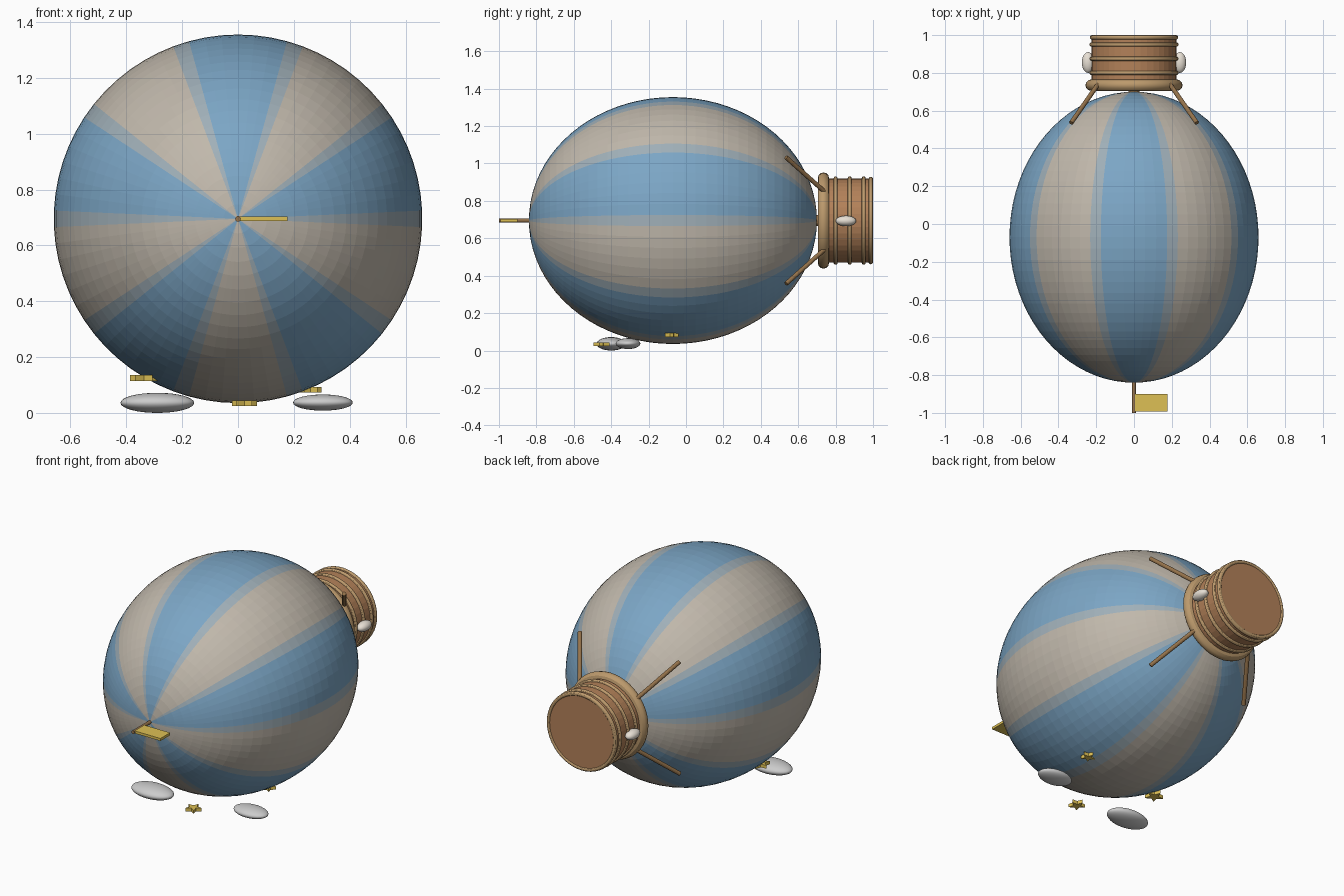
import bpy, bmesh, math
from mathutils import Vector, Matrix

if "Cube" in bpy.data.objects:
    bpy.data.objects.remove(bpy.data.objects["Cube"])

AXIS_Z = 0.695  # height of the balloon axis, which runs along y


def material(name, rgb):
    m = bpy.data.materials.new(name)
    m.diffuse_color = (*rgb, 1)
    m.use_nodes = True
    m.node_tree.nodes["Principled BSDF"].inputs["Base Color"].default_value = m.diffuse_color
    return m


BLUE = material("blue", (0.20, 0.38, 0.56))
CREAM = material("cream", (0.53, 0.48, 0.41))
BLEND = material("blue_cream", (0.35, 0.43, 0.48))
WICKER = material("wicker", (0.45, 0.22, 0.10))
TRIM = material("trim", (0.50, 0.32, 0.15))
ROPE = material("rope", (0.30, 0.17, 0.07))
YELLOW = material("yellow", (0.73, 0.53, 0.09))
WHITE = material("white", (0.80, 0.74, 0.66))


def finish(name, mat=None, smooth=False):
    o = bpy.context.object
    o.name = name
    if mat:
        o.data.materials.append(mat)
    if smooth:
        bpy.ops.object.shade_smooth_by_angle()
    return o


def rod(name, a, b, r, mat, sides=12):
    a, b = Vector(a), Vector(b)
    d = b - a
    bpy.ops.mesh.primitive_cylinder_add(
        vertices=sides, radius=r, depth=d.length, location=(a + b) / 2,
        rotation=d.to_track_quat('Z', 'Y').to_euler())
    return finish(name, mat)


def ring(name, y, major, minor):
    bpy.ops.mesh.primitive_torus_add(
        major_radius=major, minor_radius=minor, major_segments=48, minor_segments=12,
        location=(0, y, AXIS_Z), rotation=(math.pi / 2, 0, 0))
    return finish(name, TRIM, True)


def ellipsoid(name, loc, size, mat=None):
    bpy.ops.mesh.primitive_uv_sphere_add(segments=32, ring_count=16, location=loc)
    bpy.context.object.scale = size
    return finish(name, mat, True)


def star(name, loc, r):
    bm = bmesh.new()
    pts = []
    for i in range(10):
        a = math.pi / 2 + i * math.pi / 5
        k = r if i % 2 == 0 else r * 0.45
        pts.append(bm.verts.new((k * math.cos(a), k * math.sin(a), -0.01)))
    f = bm.faces.new(pts)
    ext = bmesh.ops.extrude_face_region(bm, geom=[f])
    top = [v for v in ext["geom"] if isinstance(v, bmesh.types.BMVert)]
    bmesh.ops.translate(bm, verts=top, vec=(0, 0, 0.02))
    bmesh.ops.recalc_face_normals(bm, faces=bm.faces)
    me = bpy.data.meshes.new(name)
    bm.to_mesh(me)
    bm.free()
    o = bpy.data.objects.new(name, me)
    o.location = loc
    me.materials.append(YELLOW)
    bpy.context.collection.objects.link(o)


# striped envelope: ten gores around the y axis with a blended seam strip
bm = bmesh.new()
bmesh.ops.create_uvsphere(bm, u_segments=70, v_segments=40, radius=1)
bm.transform(Matrix.Diagonal((0.66, 0.77, 0.66, 1)) @ Matrix.Rotation(math.pi / 2, 4, 'X'))
for f in bm.faces:
    c = f.calc_center_median()
    off = abs((math.degrees(math.atan2(c.x, c.z)) + 36) % 72 - 36)
    f.material_index = 2 if abs(off - 18) < 1.5 else (0 if off < 18 else 1)
mesh = bpy.data.meshes.new("envelope")
bm.to_mesh(mesh)
bm.free()
for m in (BLUE, CREAM, BLEND):
    mesh.materials.append(m)
envelope = bpy.data.objects.new("envelope", mesh)
envelope.location = (0, -0.07, AXIS_Z)
bpy.context.collection.objects.link(envelope)

# basket with woven bands and thick rim
rod("basket", (0, 0.735, AXIS_Z), (0, 0.995, AXIS_Z), 0.225, WICKER, 40)
ring("basket_rim", 0.735, 0.227, 0.03)
for i, y in enumerate((0.80, 0.875, 0.95)):
    ring(f"basket_band_{i + 1}", y, 0.225, 0.011)
ring("basket_base_ring", 0.988, 0.222, 0.012)
rod("burner", (0, 0.66, AXIS_Z), (0, 0.74, AXIS_Z), 0.03, ROPE)

# ropes and sandbags
for sx in (-1, 1):
    for sz in (-1, 1):
        rod("rope", (sx * 0.19, 0.74, AXIS_Z + sz * 0.155),
            (sx * 0.333, 0.535, AXIS_Z + sz * 0.338), 0.012, ROPE)
    ellipsoid("sandbag", (sx * 0.243, 0.855, AXIS_Z - 0.002), (0.033, 0.055, 0.028), WHITE)

# flag and pole
rod("flag_pole", (0, -1.0, AXIS_Z), (0, -0.82, AXIS_Z), 0.01, ROPE)
bpy.ops.mesh.primitive_cube_add(size=1, location=(0.09, -0.947, AXIS_Z))
bpy.context.object.scale = (0.176, 0.092, 0.015)
finish("flag", YELLOW)

# clouds and stars below
ellipsoid("large_cloud", (-0.289, -0.40, 0.036), (0.132, 0.078, 0.036))
ellipsoid("small_cloud", (0.304, -0.31, 0.037), (0.107, 0.066, 0.029))
star("left_star", (-0.337, -0.23, 0.125), 0.053)
star("front_star", (0.023, -0.457, 0.034), 0.047)
star("right_star", (0.26, -0.08, 0.083), 0.041)
